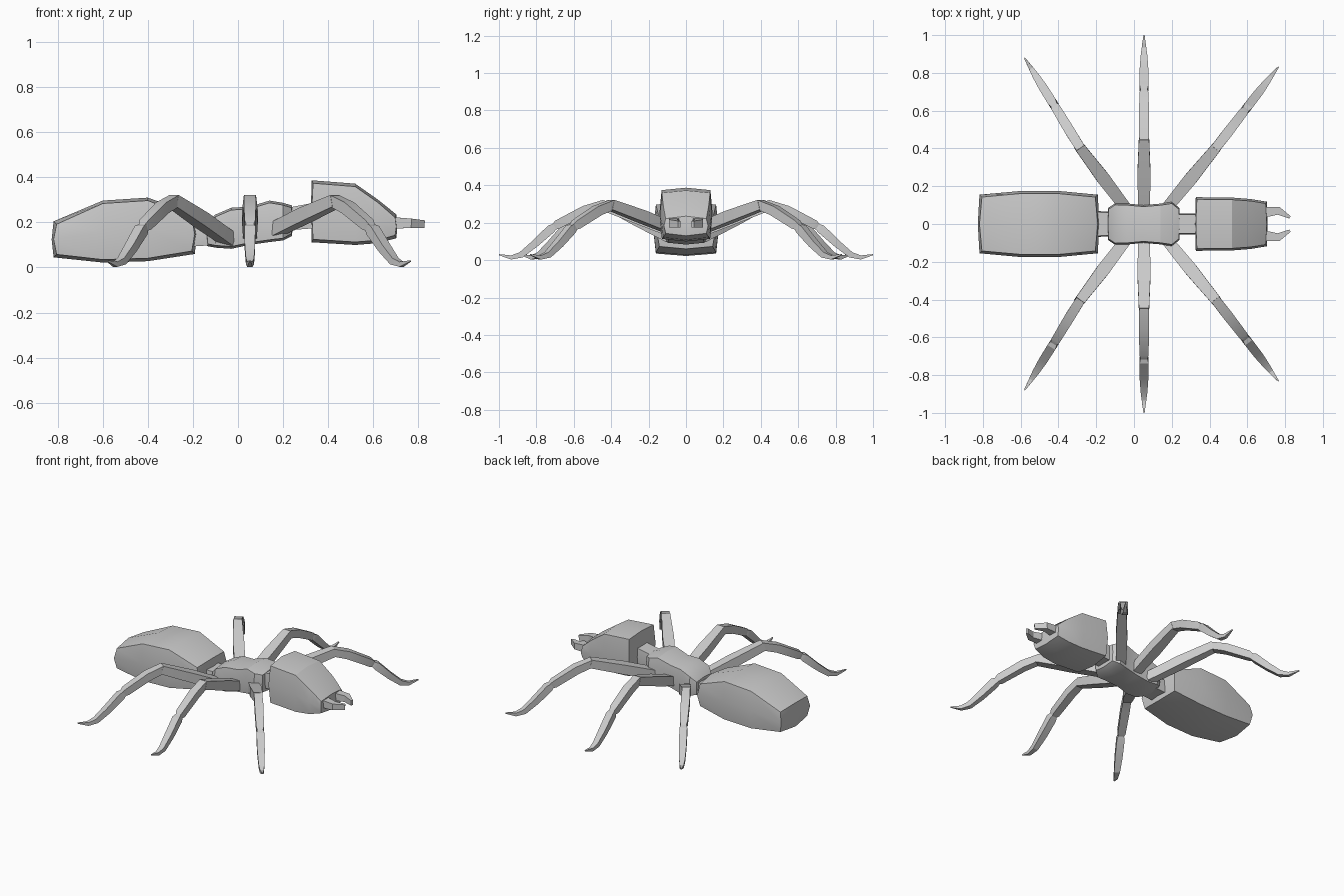
import bpy, bmesh, math
from mathutils import Vector

cube = bpy.data.objects.get("Cube")
if cube:
    bpy.data.objects.remove(cube, do_unlink=True)

grey = bpy.data.materials.new("ant grey")
grey.use_nodes = True
grey.diffuse_color = (0.6, 0.6, 0.6, 1)
grey.node_tree.nodes["Principled BSDF"].inputs["Base Color"].default_value = (0.6, 0.6, 0.6, 1)


def loft(name, rings, ends=None):
    """Skin a list of point rings; ends are optional cap centres."""
    bm = bmesh.new()
    rows = [[bm.verts.new(p) for p in ring] for ring in rings]
    n = len(rows[0])
    for a, b in zip(rows, rows[1:]):
        for i in range(n):
            j = (i + 1) % n
            bm.faces.new((a[i], a[j], b[j], b[i]))
    for k, row in enumerate((rows[0], rows[-1])):
        if ends:
            c = bm.verts.new(ends[k])
            for i in range(n):
                bm.faces.new((row[i], row[(i + 1) % n], c))
        else:
            bm.faces.new(row)
    bmesh.ops.recalc_face_normals(bm, faces=bm.faces)
    mesh = bpy.data.meshes.new(name)
    bm.to_mesh(mesh)
    bm.free()
    mesh.materials.append(grey)
    obj = bpy.data.objects.new(name, mesh)
    bpy.context.collection.objects.link(obj)
    bpy.ops.object.select_all(action='DESELECT')
    obj.select_set(True)
    bpy.context.view_layer.objects.active = obj
    bpy.ops.object.shade_smooth_by_angle(angle=math.radians(25))
    return obj


def body(name, sections, bulge, crown):
    """Domed box along x; each section is x, low z, high z, half width."""
    rings, ends = [], []
    last = len(sections) - 1
    for k, (x, lo, hi, w) in enumerate(sections):
        out = -bulge if k == 0 else bulge if k == last else 0
        mid, c = (lo + hi) / 2, w * 0.92
        side = x + out * 0.6
        rings.append([(x, -c, lo + crown), (side, 0, lo), (x, c, lo + crown), (side, w, mid),
                      (x, c, hi - crown), (side, 0, hi), (x, -c, hi - crown), (side, -w, mid)])
        if k in (0, last):
            ends.append((x + out, 0, mid))
    loft(name, rings, ends)


# Body segments from tail to head
body("abdomen", [(-0.805, 0.045, 0.205, 0.155), (-0.6, 0.022, 0.297, 0.175),
                 (-0.4, 0.028, 0.31, 0.175), (-0.205, 0.06, 0.235, 0.155)], 0.022, 0.013)
body("waist", [(-0.25, 0.09, 0.18, 0.07), (-0.1, 0.1, 0.18, 0.065)], 0, 0)
body("thorax", [(-0.135, 0.095, 0.2, 0.085), (-0.1, 0.088, 0.235, 0.11), (-0.03, 0.083, 0.265, 0.108),
                (0.05, 0.1, 0.27, 0.1), (0.14, 0.113, 0.297, 0.108), (0.2, 0.12, 0.287, 0.118),
                (0.238, 0.14, 0.275, 0.085)], 0.004, 0.01)
body("neck", [(0.22, 0.165, 0.265, 0.055), (0.35, 0.175, 0.29, 0.055)], 0, 0)
body("head", [(0.333, 0.112, 0.387, 0.142), (0.52, 0.1, 0.372, 0.14),
              (0.62, 0.108, 0.302, 0.132), (0.697, 0.13, 0.235, 0.118)], 0.01, 0.013)


def blade(name, path, up_axis=None):
    """Rectangular bar; each path entry is point, half width, half thickness."""
    pts = [Vector(p[0]) for p in path]
    rings = []
    for i, (_, w, t) in enumerate(path):
        d = (pts[min(i + 1, len(pts) - 1)] - pts[max(i - 1, 0)]).normalized()
        side = d.cross(Vector((0, 0, 1))).normalized()
        up = side.cross(d)
        rings.append([pts[i] + side * w * a + up * t * b
                      for a, b in ((-1, -1), (1, -1), (1, 1), (-1, 1))])
    loft(name, rings)


def leg(name, root, knee, ankle, tip, root_z, side):
    """Three jointed pieces lying in one upright plane."""
    def at(a, b, f, z):
        return ((a[0] + (b[0] - a[0]) * f), side * (a[1] + (b[1] - a[1]) * f), z)
    blade(name + "_upper", [(at(root, knee, 0, root_z), 0.03, 0.03),
                            (at(root, knee, 0.5, (root_z + 0.3) / 2), 0.035, 0.031),
                            (at(root, knee, 1, 0.296), 0.027, 0.027)])
    blade(name + "_middle", [(at(root, knee, 0.96, 0.298), 0.025, 0.024),
                             (at(knee, ankle, 0.35, 0.265), 0.027, 0.026),
                             (at(knee, ankle, 0.93, 0.19), 0.024, 0.024),
                             (at(knee, ankle, 1.02, 0.175), 0.015, 0.016)])
    blade(name + "_foot", [(at(knee, ankle, 0.98, 0.18), 0.017, 0.016),
                           (at(ankle, tip, 0.06, 0.166), 0.024, 0.024),
                           (at(ankle, tip, 0.35, 0.087), 0.023, 0.02),
                           (at(ankle, tip, 0.6, 0.028), 0.018, 0.016),
                           (at(ankle, tip, 0.78, 0.014), 0.012, 0.011),
                           (at(ankle, tip, 1, 0.029), 0.003, 0.003)])


# Three legs and one jaw on each side
for side, word in ((1, "far"), (-1, "near")):
    leg(word + "_hind_leg", (-0.04, 0.08), (-0.29, 0.41), (-0.42, 0.625), (-0.58, 0.88), 0.125, side)
    leg(word + "_mid_leg", (0.053, 0.07), (0.053, 0.455), (0.053, 0.705), (0.053, 1.0), 0.15, side)
    leg(word + "_front_leg", (0.17, 0.08), (0.435, 0.405), (0.587, 0.602), (0.765, 0.832), 0.17, side)
    blade(word + "_jaw", [((0.69, side * 0.063, 0.198), 0.028, 0.025),
                          ((0.765, side * 0.07, 0.196), 0.021, 0.021),
                          ((0.825, side * 0.036, 0.192), 0.007, 0.017)])
